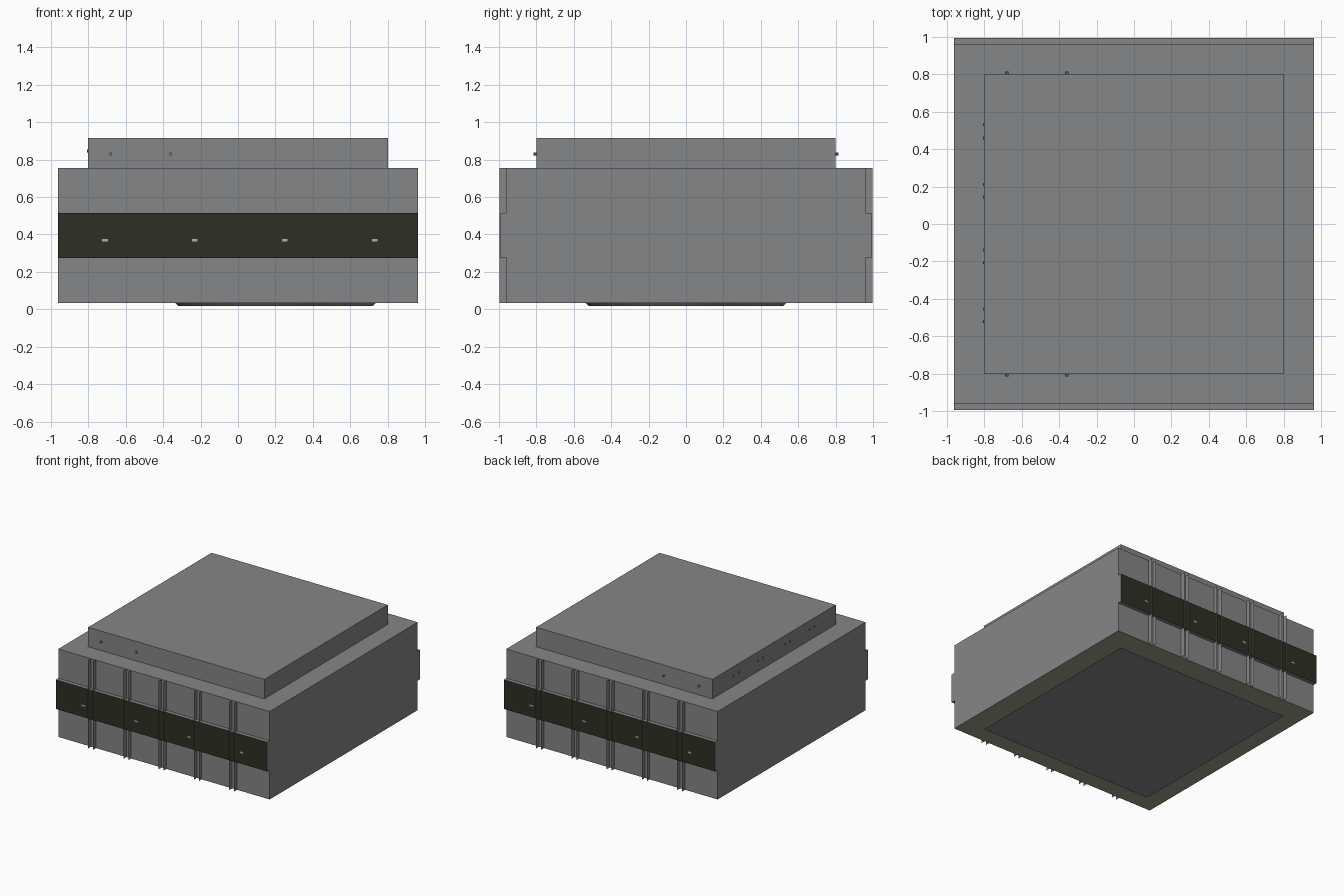
import bpy, bmesh, math
from mathutils import Matrix, Vector

if "Cube" in bpy.data.objects:
    bpy.data.objects.remove(bpy.data.objects["Cube"])


def mat(name, rgb):
    m = bpy.data.materials.new(name)
    m.diffuse_color = (*rgb, 1)
    m.use_nodes = True
    m.node_tree.nodes["Principled BSDF"].inputs["Base Color"].default_value = m.diffuse_color
    return m


GRAY = mat("mid_gray", (0.235, 0.238, 0.242))
OLIVE = mat("pale_olive", (0.33, 0.335, 0.24))
DARK = mat("dark_olive", (0.028, 0.028, 0.017))
LIGHT = mat("light_fleck", (0.45, 0.45, 0.38))


def finish(name, bm, mats):
    me = bpy.data.meshes.new(name)
    bm.to_mesh(me)
    bm.free()
    for m in mats:
        me.materials.append(m)
    ob = bpy.data.objects.new(name, me)
    bpy.context.collection.objects.link(ob)
    return ob


def add_box(bm, lo, hi):
    lo, hi = Vector(lo), Vector(hi)
    m = Matrix.Translation((lo + hi) / 2) @ Matrix.Diagonal((*(hi - lo), 1))
    bmesh.ops.create_cube(bm, size=1, matrix=m)


def box(name, lo, hi, mats, rule=None):
    bm = bmesh.new()
    add_box(bm, lo, hi)
    bm.normal_update()
    if rule:
        for f in bm.faces:
            f.material_index = int(rule(f.normal))
    return finish(name, bm, mats)


# Main housing with an olive underside, and the raised lid block
box("housing", (-.96, -.96, .033), (.96, .96, .755), [GRAY, OLIVE], lambda n: n.z < -.5)
box("upper_block", (-.8, -.8, .755), (.8, .8, .915), [GRAY])

# Flat square frame at ground level
bm = bmesh.new()
bmesh.ops.create_grid(bm, x_segments=1, y_segments=1, size=1)
inner = bmesh.ops.inset_region(bm, faces=bm.faces[:], thickness=.04, use_even_offset=True)
centre = [f for f in bm.faces if f.calc_center_median().length < .01]
bmesh.ops.delete(bm, geom=centre, context='FACES')
finish("ground_frame", bm, [GRAY])

# Flat intake panel underneath
bm = bmesh.new()
bmesh.ops.create_grid(bm, x_segments=1, y_segments=1, size=.8,
                      matrix=Matrix.Translation((0, 0, .015)) @ Matrix.Rotation(math.pi, 4, 'X'))
finish("intake_panel", bm, [GRAY])

# Round inlet ring just above the panel
bm = bmesh.new()
bmesh.ops.create_cone(bm, cap_ends=False, segments=32, radius1=.52, radius2=.535, depth=.016,
                      matrix=Matrix.Translation((.2, 0, .026)))
for f in bm.faces:
    f.smooth = True
finish("inlet_ring", bm, [GRAY])

for side, label in ((-1, "front"), (1, "back")):
    # Dark band: only the outer face is coloured
    y0, y1 = sorted((side * .96, side * .992))
    box(label + "_band", (-.96, y0, .275), (.96, y1, .515), [GRAY, DARK],
        lambda n: n.y * side > .5)

    # Pale flecks on the band
    bm = bmesh.new()
    y0, y1 = sorted((side * .991, side * .993))
    for i in range(4):
        x = side * -(-.71 + .48 * i)
        add_box(bm, (x - .015, y0, .363), (x + .015, y1, .375))
    finish(label + "_flecks", bm, [LIGHT])

    # Paper-thin vertical ribs in five pairs
    bm = bmesh.new()
    for i in range(-2, 3):
        for d in (-.022, .022):
            x = i * .32 + d
            bm.faces.new([bm.verts.new((x, side * y, z)) for y, z in
                          ((.96, .033), (.997, .033), (.997, .755), (.96, .755))])
    finish(label + "_ribs", bm, [GRAY])

    # Small studs on the upper block
    bm = bmesh.new()
    for x in (-.68, -.36):
        bmesh.ops.create_cone(bm, cap_ends=True, segments=8, radius1=.009, radius2=.009, depth=.03,
                              matrix=Matrix.Translation((x, side * .8, .83)) @ Matrix.Rotation(math.pi / 2, 4, 'X'))
    finish(label + "_studs", bm, [GRAY])

# Paired rivets on the left side of the upper block
bm = bmesh.new()
for y in (.53, .46, .21, .145, -.14, -.205, -.455, -.52):
    bmesh.ops.create_cone(bm, cap_ends=True, segments=8, radius1=.008, radius2=.008, depth=.012,
                          matrix=Matrix.Translation((-.8, y, .845)) @ Matrix.Rotation(math.pi / 2, 4, 'Y'))
finish("left_rivets", bm, [GRAY])
